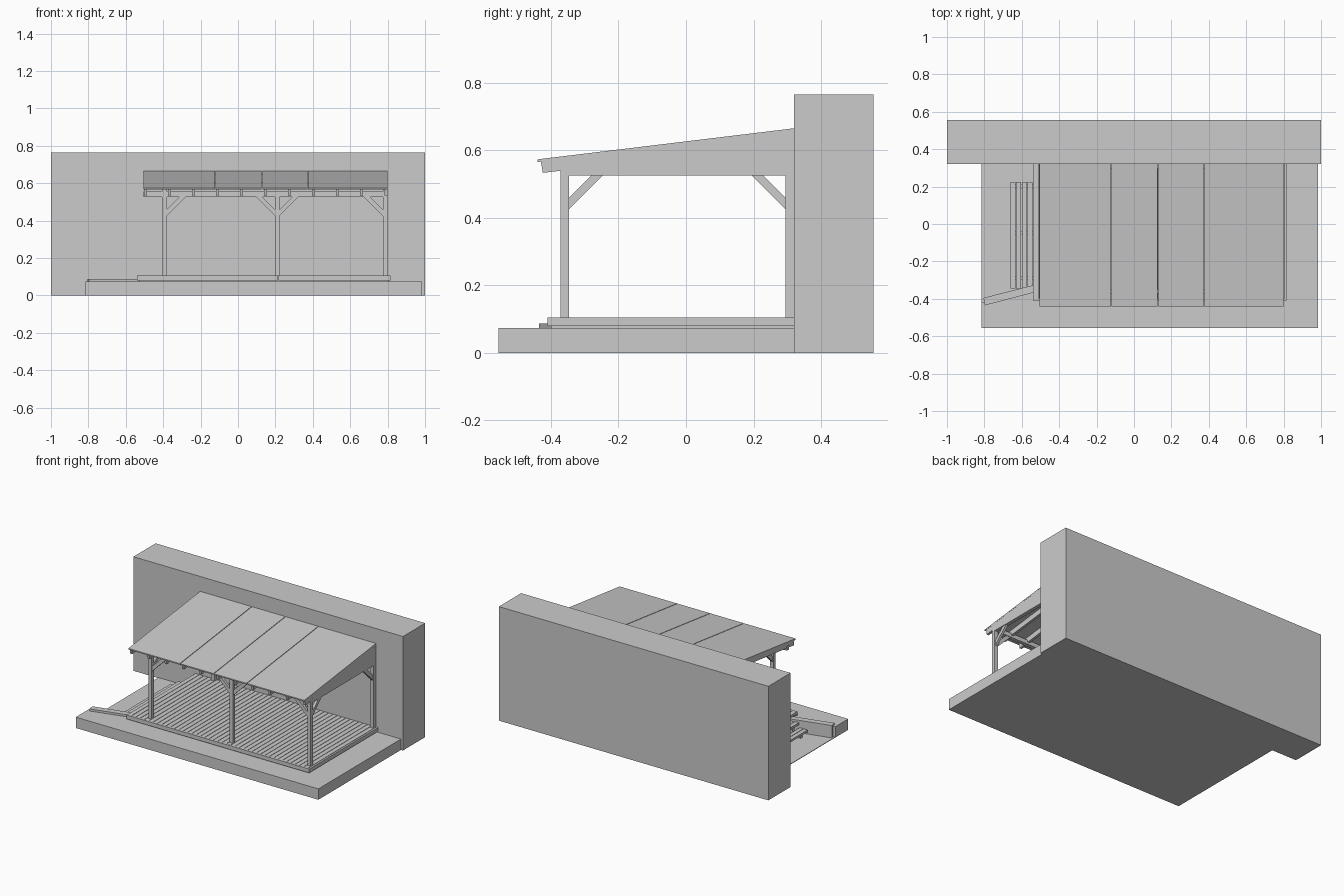
import bpy, bmesh, math
from mathutils import Vector

cube = bpy.data.objects.get("Cube")
if cube:
    bpy.data.objects.remove(cube, do_unlink=True)

grey = bpy.data.materials.new("plain_grey")
grey.use_nodes = True
COLOUR = (0.6, 0.6, 0.6, 1)
grey.diffuse_color = COLOUR
grey.node_tree.nodes["Principled BSDF"].inputs["Base Color"].default_value = COLOUR


def prism(name, pts, lo, hi, axis="z"):
    """Extrude a flat outline from lo to hi along one axis."""
    place = {"x": lambda a, b, t: (t, a, b),
             "y": lambda a, b, t: (a, t, b),
             "z": lambda a, b, t: (a, b, t)}[axis]
    bm = bmesh.new()
    face = bm.faces.new([bm.verts.new(place(a, b, lo)) for a, b in pts])
    ext = bmesh.ops.extrude_face_region(bm, geom=[face])
    moved = [v for v in ext["geom"] if isinstance(v, bmesh.types.BMVert)]
    bmesh.ops.translate(bm, verts=moved, vec=Vector(place(0, 0, hi - lo)))
    bmesh.ops.recalc_face_normals(bm, faces=bm.faces)
    mesh = bpy.data.meshes.new(name)
    bm.to_mesh(mesh)
    bm.free()
    mesh.materials.append(grey)
    obj = bpy.data.objects.new(name, mesh)
    bpy.context.collection.objects.link(obj)
    return obj


def box(name, x0, x1, y0, y1, z0, z1):
    return prism(name, [(x0, y0), (x1, y0), (x1, y1), (x0, y1)], z0, z1)


def brace(name, start, side, lo, hi, axis):
    """Diagonal strut rising from a post face at start towards side."""
    low, top, w = 0.425, 0.527, 0.034
    run = (top - low) * side
    pts = [(start, low), (start + run, top),
           (start + run - w * side, top), (start, low + w)]
    prism(name, pts, lo, hi, axis)


# House wall and raised ground with a sunken corner
box("house_wall", -1, 1, 0.32, 0.555, 0, 0.765)
prism("ground", [(-0.815, -0.555), (0.985, -0.555), (0.985, 0.32),
                 (-0.53, 0.32), (-0.53, -0.345), (-0.815, -0.42)], 0, 0.073)
box("sunken_ground", -0.815, -0.53, -0.42, 0.32, 0, 0.004)
prism("retaining_board", [(-0.805, -0.395), (-0.797, -0.435),
                          (-0.53, -0.365), (-0.53, -0.325)], 0, 0.087)

# Deck frame, edge boards and floor boards
DECK_L, DECK_R, DECK_F, WALL_Y, DECK_Z = -0.54, 0.815, -0.41, 0.32, 0.105
box("deck_frame", DECK_L + 0.01, DECK_R - 0.01, DECK_F + 0.01, WALL_Y, 0.07, 0.092)
box("deck_front_edge_right", DECK_L, 0.215, DECK_F, DECK_F + 0.012, 0.079, DECK_Z)
box("deck_front_edge_left", 0.217, DECK_R, DECK_F, DECK_F + 0.012, 0.079, DECK_Z)
box("deck_side_edge", DECK_R - 0.012, DECK_R, DECK_F + 0.012, WALL_Y, 0.079, DECK_Z)
count = 42
pitch = (DECK_R - 0.012 - DECK_L) / count
for i in range(count):
    x = DECK_L + i * pitch
    box("floor_board", x, x + pitch - 0.003, DECK_F + 0.012, WALL_Y, 0.09, DECK_Z)

# Two steps of paired boards
for k, z in enumerate((0.073, 0.038)):
    right = DECK_L - 0.06 * k
    for j in range(2):
        x = right - 0.03 * (j + 1)
        box("step_board", x, x + 0.027, -0.345, 0.225, z - 0.015, z)
    for y in (-0.3, -0.06, 0.19):
        box("step_support", right - 0.055, right, y, y + 0.02, 0, z - 0.015)

# Posts, front and rear, with braces
HALF, BEAM_Z = 0.0125, 0.527
POSTS = (-0.393, 0.21, 0.787)
FRONT, REAR = (-0.372, -0.347), (0.295, 0.32)
for n, x in enumerate(POSTS):
    for label, (y0, y1) in (("front_post", FRONT), ("rear_post", REAR)):
        if label == "rear_post" and n == 1:
            continue
        box(label, x - HALF, x + HALF, y0, y1, DECK_Z - 0.01, BEAM_Z)
    if n < 2:
        brace("front_brace", x + HALF, 1, FRONT[0] + 0.004, FRONT[1] - 0.004, "y")
    if n > 0:
        brace("front_brace", x - HALF, -1, FRONT[0] + 0.004, FRONT[1] - 0.004, "y")
    if n != 1:
        brace("side_brace", FRONT[1], 1, x - 0.008, x + 0.008, "x")
        brace("side_brace", REAR[0], -1, x - 0.008, x + 0.008, "x")

# Roof slope
ROOF_L, ROOF_R, EAVE = -0.505, 0.8, -0.44
SLOPE = (0.665 - 0.573) / (WALL_Y - EAVE)


def roof_z(y):
    return 0.573 + SLOPE * (y - EAVE)


# Front beam and wall plate
box("front_beam", ROOF_L, ROOF_R, *FRONT, BEAM_Z, 0.555)
box("wall_plate", ROOF_L, ROOF_R, *REAR, 0.6, 0.645)

# Solid side panels under the roof
for x in (POSTS[0], POSTS[2]):
    prism("side_panel", [(FRONT[0], BEAM_Z - 0.002), (WALL_Y, BEAM_Z - 0.002),
                         (WALL_Y, roof_z(WALL_Y) - 0.006),
                         (FRONT[0], roof_z(FRONT[0]) - 0.006)],
          x - HALF, x + HALF, "x")

# Rafters with protruding tails
for i in range(11):
    x = ROOF_L + 0.01 + i * 0.1285
    y0 = -0.43
    prism("rafter", [(y0, roof_z(y0) - 0.006), (y0 + 0.006, 0.533),
                     (WALL_Y, roof_z(WALL_Y) - 0.046),
                     (WALL_Y, roof_z(WALL_Y) - 0.006)],
          x - 0.008, x + 0.008, "x")

# Roof sheets with narrow seams
seams = (ROOF_L, -0.12, 0.13, 0.375, ROOF_R)
for a, b in zip(seams, seams[1:]):
    prism("roof_sheet", [(EAVE, roof_z(EAVE)), (WALL_Y, roof_z(WALL_Y)),
                         (WALL_Y, roof_z(WALL_Y) - 0.008),
                         (EAVE, roof_z(EAVE) - 0.008)],
          a, b if b == ROOF_R else b - 0.004, "x")
